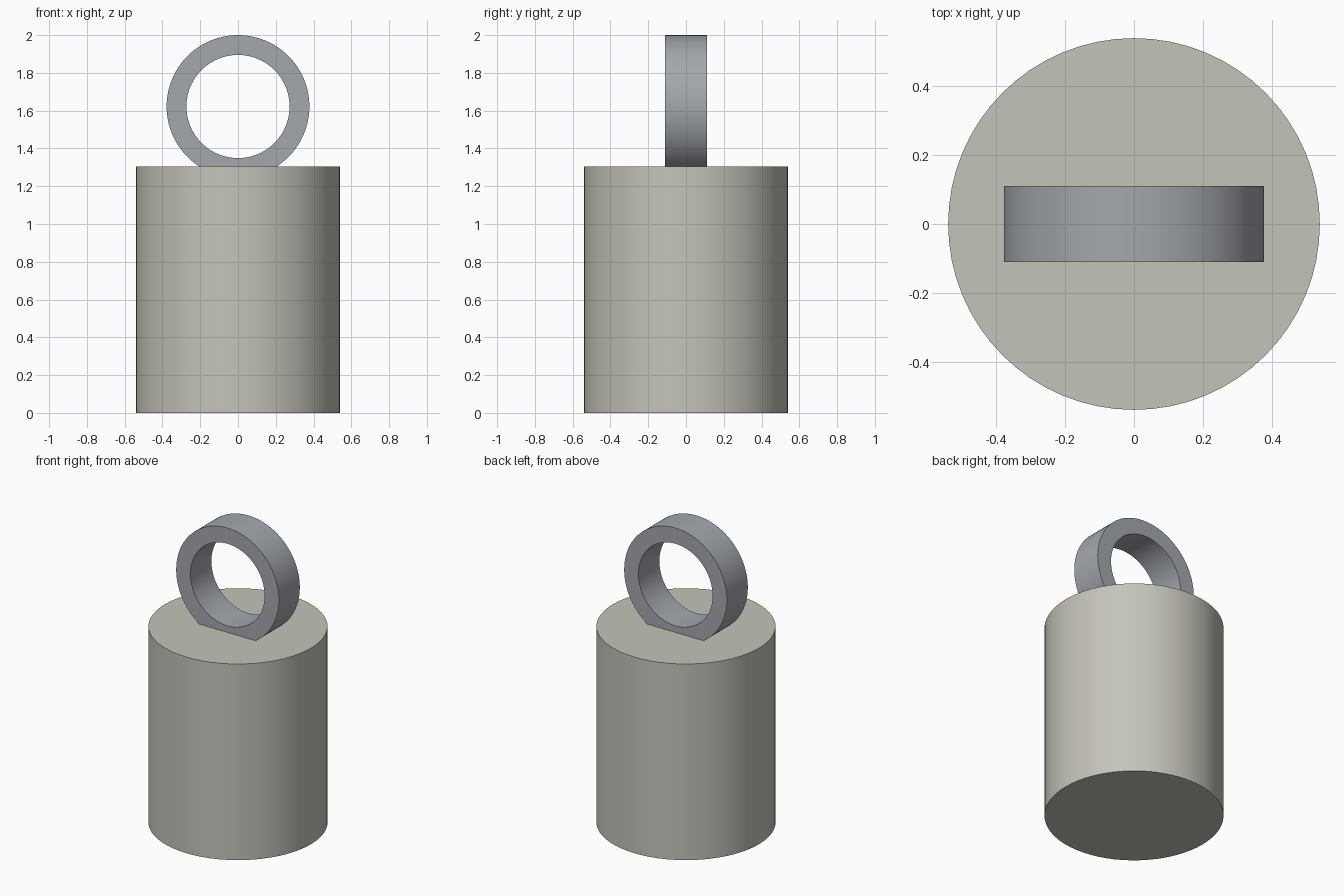
import bpy
import bmesh
import math
from mathutils import Matrix

cube = bpy.data.objects.get("Cube")
if cube:
    bpy.data.objects.remove(cube, do_unlink=True)


def make_material(name, rgb):
    mat = bpy.data.materials.new(name)
    mat.use_nodes = True
    colour = (*rgb, 1.0)
    mat.diffuse_color = colour
    mat.node_tree.nodes["Principled BSDF"].inputs["Base Color"].default_value = colour
    return mat


def finish(name, bm, mat):
    bmesh.ops.recalc_face_normals(bm, faces=bm.faces)
    mesh = bpy.data.meshes.new(name)
    bm.to_mesh(mesh)
    bm.free()
    mesh.materials.append(mat)
    obj = bpy.data.objects.new(name, mesh)
    bpy.context.collection.objects.link(obj)
    bpy.ops.object.select_all(action="DESELECT")
    obj.select_set(True)
    bpy.context.view_layer.objects.active = obj
    bpy.ops.object.shade_smooth_by_angle(angle=math.radians(30))
    return obj


BODY_RADIUS, BODY_HEIGHT = 0.54, 1.305
RING_OUTER, RING_INNER, RING_HALF_DEPTH = 0.378, 0.273, 0.11

stone = make_material("warm light grey", (0.56, 0.55, 0.49))
steel = make_material("cool steel grey", (0.37, 0.39, 0.42))

# Cylindrical weight
bm = bmesh.new()
bmesh.ops.create_cone(bm, cap_ends=True, segments=64, radius1=BODY_RADIUS,
                      radius2=BODY_RADIUS, depth=BODY_HEIGHT,
                      matrix=Matrix.Translation((0, 0, BODY_HEIGHT / 2)))
finish("weight_body", bm, stone)

# Upright lifting ring: a rectangular section spun about the y axis
bm = bmesh.new()
centre = (0, 0, 2 - RING_OUTER)
section = [bm.verts.new((r, y, centre[2])) for r, y in (
    (RING_INNER, -RING_HALF_DEPTH), (RING_OUTER, -RING_HALF_DEPTH),
    (RING_OUTER, RING_HALF_DEPTH), (RING_INNER, RING_HALF_DEPTH))]
edges = [bm.edges.new((section[i], section[(i + 1) % 4])) for i in range(4)]
bmesh.ops.spin(bm, geom=section + edges, cent=centre, axis=(0, 1, 0),
               angle=math.tau, steps=96, use_merge=True)
bmesh.ops.remove_doubles(bm, verts=bm.verts, dist=0.0001)

# Trim the ring where it sinks into the weight
bmesh.ops.bisect_plane(bm, geom=bm.verts[:] + bm.edges[:] + bm.faces[:],
                       plane_co=(0, 0, BODY_HEIGHT - 0.005), plane_no=(0, 0, 1),
                       clear_inner=True)
bmesh.ops.holes_fill(bm, edges=[e for e in bm.edges if e.is_boundary])
finish("lifting_ring", bm, steel)
